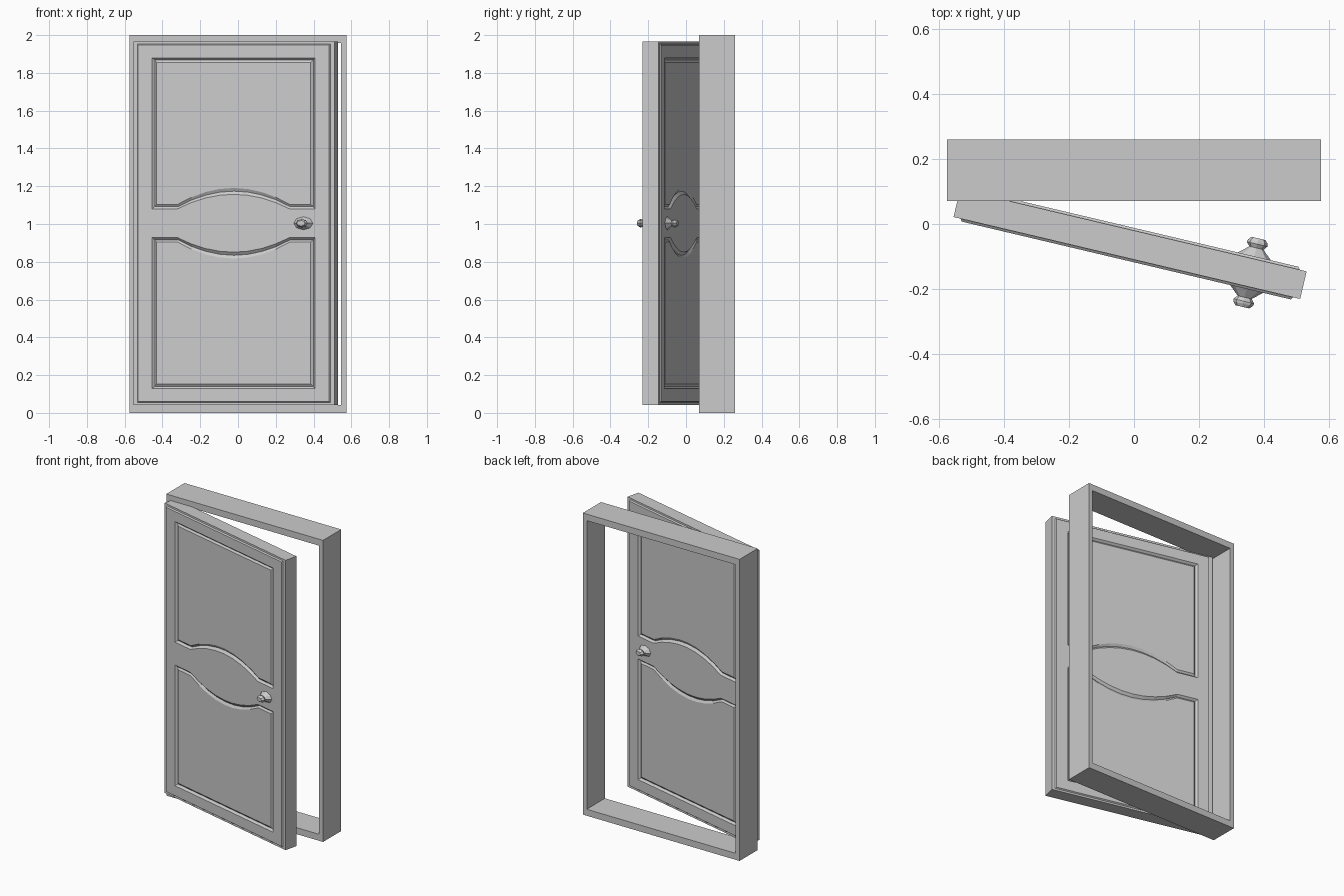
import bpy
import bmesh
from math import radians, cos, sin, pi
from mathutils import Matrix, Vector

if "Cube" in bpy.data.objects:
    bpy.data.objects.remove(bpy.data.objects["Cube"])

grey = bpy.data.materials.new("plain_grey")
grey.use_nodes = True
grey.diffuse_color = (0.6, 0.6, 0.6, 1)
grey.node_tree.nodes["Principled BSDF"].inputs["Base Color"].default_value = (0.6, 0.6, 0.6, 1)

# Placement of the open door leaf
DOOR = Matrix.Translation((-0.012, -0.062, 1.004)) @ Matrix.Rotation(radians(-13.3), 4, "Z")


def finish(name, bm, matrix=Matrix()):
    bmesh.ops.remove_doubles(bm, verts=bm.verts, dist=0.0001)
    bmesh.ops.recalc_face_normals(bm, faces=bm.faces)
    mesh = bpy.data.meshes.new(name)
    bm.to_mesh(mesh)
    bm.free()
    mesh.materials.append(grey)
    obj = bpy.data.objects.new(name, mesh)
    obj.matrix_world = matrix
    bpy.context.collection.objects.link(obj)
    return obj


def rect(hx, hz):
    return [(-hx, -hz), (hx, -hz), (hx, hz), (-hx, hz)]


def add_face(bm, points):
    return bm.faces.new([bm.verts.new(p) for p in points])


def bridge(bm, a, b):
    for i in range(len(a)):
        j = (i + 1) % len(a)
        add_face(bm, [a[i], a[j], b[j], b[i]])


# Door frame: a rectangular ring
bm = bmesh.new()
rings = [[Vector((x, y, z + 1)) for x, z in rect(hx, hz)]
         for hx, hz, y in ((0.575, 1, 0.07), (0.575, 1, 0.26),
                           (0.546, 0.957, 0.26), (0.546, 0.957, 0.07))]
for i in range(4):
    bridge(bm, rings[i], rings[(i + 1) % 4])
finish("door_frame", bm)

# Door leaf: stepped edge, rails and stiles, two grooved panels per side
HALF_W, HALF_H, HALF_T = 0.547, 0.961, 0.0435
FACE = HALF_T + 0.008
PANEL_X, PANEL_TOP, PANEL_FLAT = 0.443, 0.876, 0.076
ARC_X, ARC_RISE, SEGMENTS = 0.305, 0.077, 8
GROOVE = 0.024


def arc_edge(t):
    """Curved panel edge from left to right, offset inwards by t."""
    pts = [(-PANEL_X + t, PANEL_FLAT + t)]
    for i in range(SEGMENTS + 1):
        s = 2 * i / SEGMENTS - 1
        pts.append((ARC_X * s, PANEL_FLAT + t + (ARC_RISE + 0.4 * t) * (1 - s * s)))
    return pts + [(PANEL_X - t, PANEL_FLAT + t)]


def panel_loop(t):
    return arc_edge(t) + [(PANEL_X - t, PANEL_TOP - t), (-PANEL_X + t, PANEL_TOP - t)]


bm = bmesh.new()
bridge(bm, [(x, -HALF_T, z) for x, z in rect(HALF_W, HALF_H)],
       [(x, HALF_T, z) for x, z in rect(HALF_W, HALF_H)])
for side in (-1, 1):
    def at(points, depth, flip=1):
        return [(x, side * depth, z * flip) for x, z in points]

    out_x, out_z = HALF_W - 0.028, HALF_H - 0.018
    steps = [at(rect(HALF_W, HALF_H), HALF_T),
             at(rect(HALF_W - 0.022, HALF_H - 0.012), HALF_T),
             at(rect(out_x, out_z), FACE)]
    bridge(bm, steps[0], steps[1])
    bridge(bm, steps[1], steps[2])
    # Stiles and top and bottom rails
    for m in (-1, 1):
        add_face(bm, at([(m * out_x, -out_z), (m * out_x, out_z),
                         (m * PANEL_X, out_z), (m * PANEL_X, -out_z)], FACE))
        add_face(bm, at([(-PANEL_X, PANEL_TOP), (PANEL_X, PANEL_TOP),
                         (PANEL_X, out_z), (-PANEL_X, out_z)], FACE, m))
    # Oval middle rail
    edge = arc_edge(0)
    for a, b in zip(edge, edge[1:]):
        add_face(bm, at([a, b, (b[0], -b[1]), (a[0], -a[1])], FACE))
    # Grooves and raised panel fields
    for flip in (-1, 1):
        outer = at(panel_loop(0), FACE, flip)
        floor = at(panel_loop(GROOVE / 2), FACE - 0.013, flip)
        inner = at(panel_loop(GROOVE), FACE - 0.004, flip)
        bridge(bm, outer, floor)
        bridge(bm, floor, inner)
        add_face(bm, inner)
bmesh.ops.dissolve_limit(bm, angle_limit=0.001, verts=bm.verts, edges=bm.edges)
finish("door_leaf", bm, DOOR)

# Knobs: eight-sided, flattened turnings on both sides
PROFILE = [(0.052, FACE - 0.006), (0.052, FACE), (0.022, 0.078), (0.033, 0.09),
           (0.031, 0.098), (0.022, 0.108)]
for name, side in (("front_knob", -1), ("back_knob", 1)):
    bm = bmesh.new()
    loops = [[(0.38 + r * cos(k * pi / 4), side * d, 0.67 * r * sin(k * pi / 4))
              for k in range(8)] for r, d in PROFILE]
    for a, b in zip(loops, loops[1:]):
        bridge(bm, a, b)
    add_face(bm, loops[0])
    add_face(bm, loops[-1])
    finish(name, bm, DOOR)
